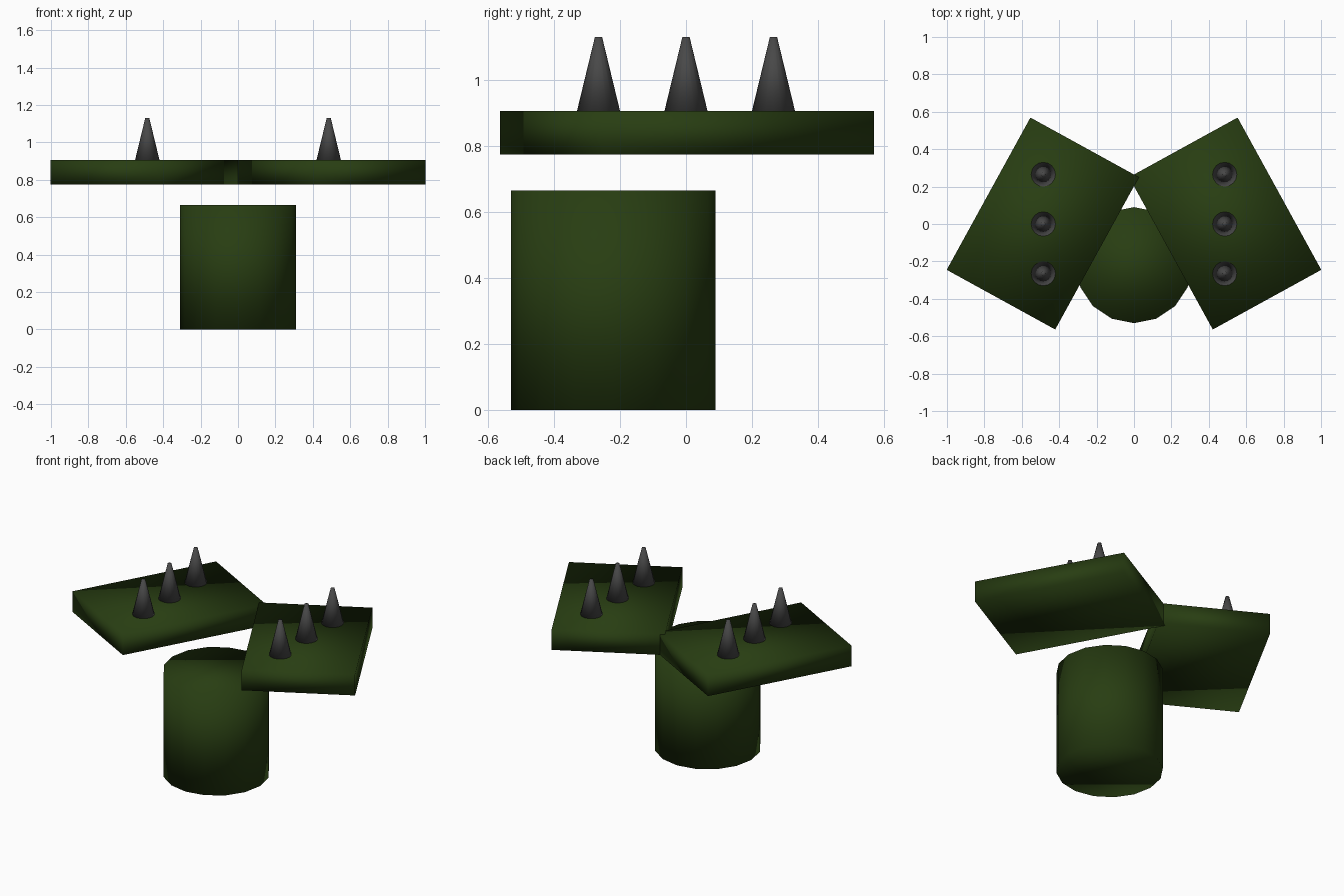
import bpy
import math

if "Cube" in bpy.data.objects:
    bpy.data.objects.remove(bpy.data.objects["Cube"])


def material(name, rgb):
    m = bpy.data.materials.new(name)
    m.diffuse_color = (*rgb, 1)
    m.use_nodes = True
    m.node_tree.nodes["Principled BSDF"].inputs["Base Color"].default_value = m.diffuse_color
    return m


green = material("dark green", (0.021, 0.047, 0.006))
grey = material("charcoal", (0.065, 0.065, 0.065))


def finish(name, mat):
    """Name, colour and fully smooth-shade the active object."""
    ob = bpy.context.object
    ob.name = name
    ob.data.materials.append(mat)
    bpy.ops.object.shade_smooth()
    return ob


# Upright body cylinder
bpy.ops.mesh.primitive_cylinder_add(vertices=16, radius=0.31, depth=0.665,
                                    location=(0, -0.22, 0.3325))
finish("body", green)

SLAB_LOW, SLAB_HIGH, TIP = 0.775, 0.907, 1.13
for side, label in ((-1, "left"), (1, "right")):
    # Angled flat slab, its inner back corner crossing the centre line
    bpy.ops.mesh.primitive_cube_add(size=1, location=(side * 0.4875, 0.0025, (SLAB_LOW + SLAB_HIGH) / 2),
                                    rotation=(0, 0, side * math.radians(28.8)))
    slab = bpy.context.object
    slab.scale = (0.662, 0.929, SLAB_HIGH - SLAB_LOW)
    bpy.ops.object.transform_apply(location=False, rotation=False, scale=True)
    finish(label + "_slab", green)

    # Row of blunt spikes on the slab
    for i, y in enumerate((-0.265, 0, 0.265)):
        bpy.ops.mesh.primitive_cone_add(vertices=16, radius1=0.065, radius2=0.011,
                                        depth=TIP - SLAB_HIGH,
                                        location=(side * 0.485, y, (SLAB_HIGH + TIP) / 2))
        finish(f"{label}_spike_{i + 1}", grey)
